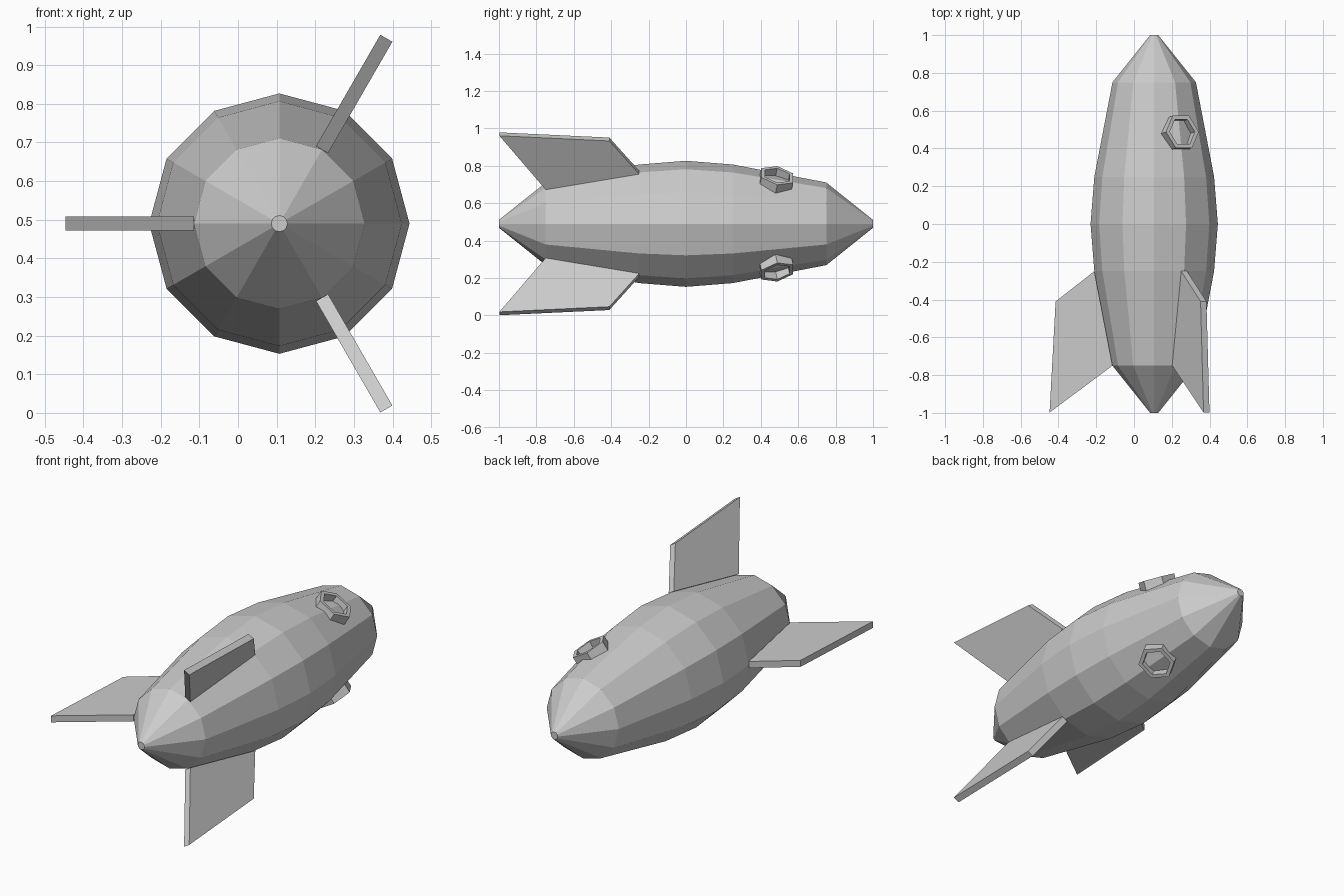
import bpy, bmesh
from math import radians, cos, sin, atan2, pi
from mathutils import Matrix

if "Cube" in bpy.data.objects:
    bpy.data.objects.remove(bpy.data.objects["Cube"])

AXIS = Matrix.Translation((0.107, 0, 0.49))


def finish(bm, name, matrix):
    bmesh.ops.recalc_face_normals(bm, faces=bm.faces)
    bm.transform(matrix)
    mesh = bpy.data.meshes.new(name)
    bm.to_mesh(mesh)
    bm.free()
    obj = bpy.data.objects.new(name, mesh)
    bpy.context.collection.objects.link(obj)
    return obj


def spoke(angle):
    # local x points radially outward at this angle around the hull axis
    return AXIS @ Matrix.Rotation(-radians(angle), 4, 'Y')


def stack(name, rings, sides, matrix, closed=False):
    # rings of (radius, y) lofted together; closed makes a tube
    bm = bmesh.new()
    loops = [[bm.verts.new((r * cos(2 * pi * i / sides), y, r * sin(2 * pi * i / sides)))
              for i in range(sides)] for r, y in rings]
    pairs = list(zip(loops, loops[1:]))
    if closed:
        pairs.append((loops[-1], loops[0]))
    else:
        bm.faces.new(loops[0])
        bm.faces.new(loops[-1])
    for a, b in pairs:
        for i in range(sides):
            j = (i + 1) % sides
            bm.faces.new((a[i], a[j], b[j], b[i]))
    return finish(bm, name, matrix)


# Twelve-sided hull
stack("hull", [(0.021, -1), (0.221, -0.75), (0.317, -0.25), (0.337, 0),
               (0.317, 0.25), (0.221, 0.75), (0.021, 1)], 12, AXIS)

# Three swept tail fins
for k, angle in enumerate((60, 180, 300)):
    bm = bmesh.new()
    outline = [(0.317, -0.25), (0.522, -0.41), (0.554, -0.998), (0.221, -0.75)]
    face = bm.faces.new([bm.verts.new((r, y, -0.018)) for r, y in outline])
    ext = bmesh.ops.extrude_face_region(bm, geom=[face])
    for v in ext["geom"]:
        if isinstance(v, bmesh.types.BMVert):
            v.co.z = 0.018
    finish(bm, f"tail_fin_{k + 1}", spoke(angle))

# Two hexagonal porthole rims, tilted to follow the hull slope
tilt = Matrix.Rotation(atan2(0.096, 0.5), 4, 'Z')
for k, angle in enumerate((60, 300)):
    place = (spoke(angle) @ Matrix.Translation((0.272, 0.483, 0)) @ tilt
             @ Matrix.Rotation(-pi / 2, 4, 'Z') @ Matrix.Rotation(pi / 2, 4, 'Y')
             @ Matrix.Rotation(pi / 2, 4, 'Y'))
    stack(f"porthole_rim_{k + 1}", [(0.1, -0.027), (0.1, 0.027), (0.077, 0.027), (0.077, -0.027)],
          6, place @ Matrix.Rotation(pi / 2, 4, 'Y'), closed=True)
